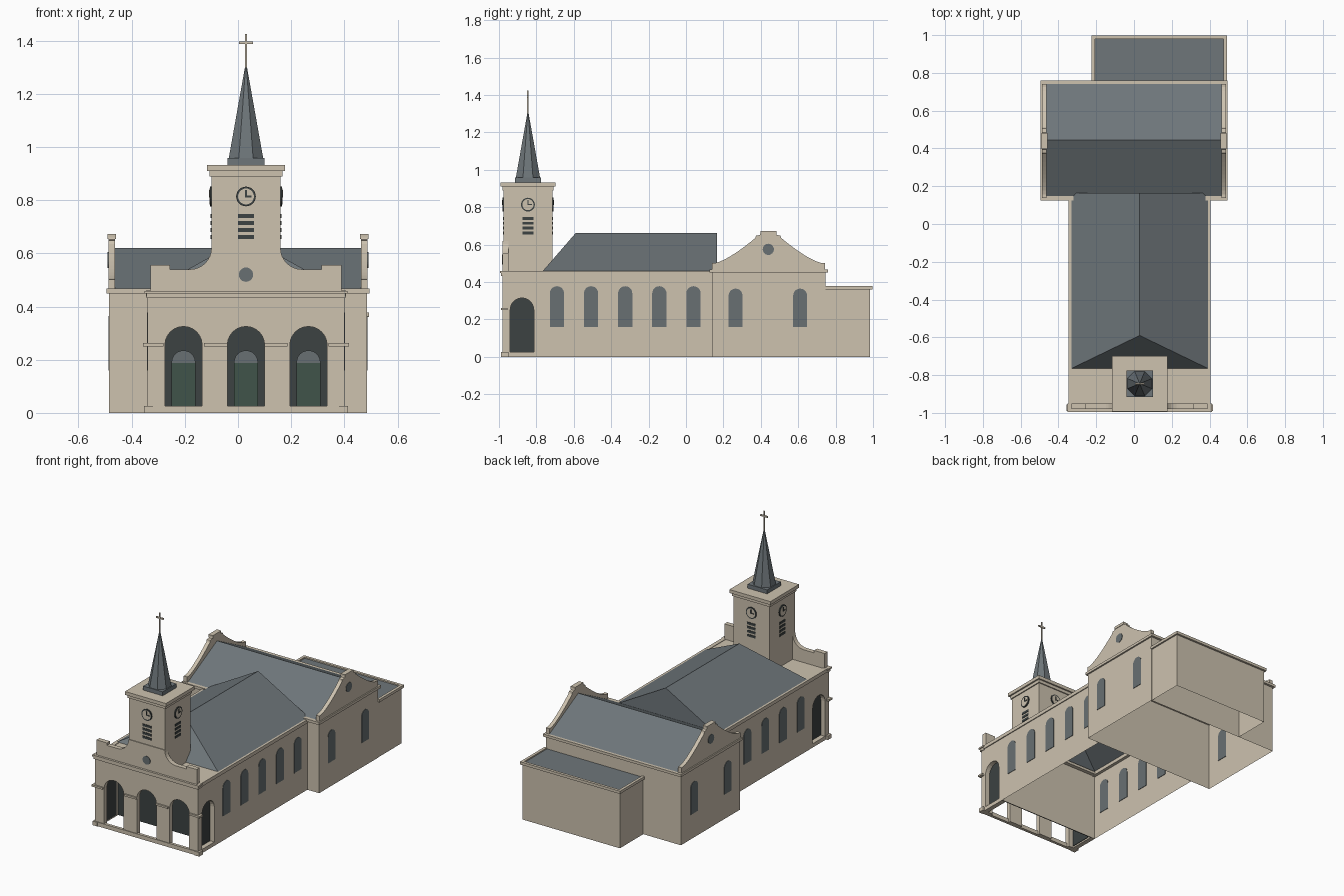
import bpy, bmesh, math
from mathutils import Matrix, Vector

if "Cube" in bpy.data.objects:
    bpy.data.objects.remove(bpy.data.objects["Cube"])


def material(name, rgb):
    m = bpy.data.materials.new(name)
    m.use_nodes = True
    m.diffuse_color = (*rgb, 1)
    m.node_tree.nodes["Principled BSDF"].inputs["Base Color"].default_value = (*rgb, 1)
    return m


STONE = material("cream stone", (0.61, 0.54, 0.43))
SLATE = material("grey slate", (0.156, 0.181, 0.195))
GLASS = material("grey glass", (0.138, 0.162, 0.168))
DARK = material("dark recess", (0.045, 0.054, 0.054))
GREEN = material("green door", (0.051, 0.087, 0.067))

C = 0.03          # centre line of nave and tower
NAVE = 0.37       # half width of nave
FRONT = -0.98
TOWER_Y = -0.845
TOWER = 0.13


def finish(name, bm, mat, matrix=None):
    bmesh.ops.recalc_face_normals(bm, faces=bm.faces)
    if matrix:
        bm.transform(matrix)
    me = bpy.data.meshes.new(name)
    bm.to_mesh(me)
    bm.free()
    me.materials.append(mat)
    ob = bpy.data.objects.new(name, me)
    bpy.context.collection.objects.link(ob)
    return ob


def prism(name, outline, axis, d0, d1, mat, matrix=None):
    """Extrude a (u, z) outline along x or y from d0 to d1."""
    bm = bmesh.new()
    place = (lambda u, z, d: (d, u, z)) if axis == "x" else (lambda u, z, d: (u, d, z))
    face = bm.faces.new([bm.verts.new(place(u, z, d0)) for u, z in outline])
    new = bmesh.ops.extrude_face_region(bm, geom=[face])["geom"]
    shift = Vector(place(0, 0, d1 - d0))
    bmesh.ops.translate(bm, vec=shift, verts=[g for g in new if isinstance(g, bmesh.types.BMVert)])
    return finish(name, bm, mat, matrix)


def box(name, x0, x1, y0, y1, z0, z1, mat, matrix=None):
    return prism(name, [(x0, z0), (x1, z0), (x1, z1), (x0, z1)], "y", y0, y1, mat, matrix)


def shell(name, x0, x1, y0, y1, z1):
    """Four walls, open above and below."""
    ob = box(name, x0, x1, y0, y1, 0, z1, STONE)
    bm = bmesh.new()
    bm.from_mesh(ob.data)
    bmesh.ops.delete(bm, geom=[f for f in bm.faces if abs(f.normal.z) > 0.9], context="FACES_ONLY")
    bm.to_mesh(ob.data)
    bm.free()


def solid(name, verts, faces, mat):
    bm = bmesh.new()
    vs = [bm.verts.new(v) for v in verts]
    for f in faces:
        bm.faces.new([vs[i] for i in f])
    return finish(name, bm, mat)


def arch(c, hw, z0, top, n=12):
    """Round-headed outline, from lower left over the top to lower right."""
    head = [(c - hw * math.cos(math.pi * i / n), top - hw + hw * math.sin(math.pi * i / n))
            for i in range(n + 1)]
    return [(c - hw, z0)] + head + [(c + hw, z0)]


def disc(c, z, r, n=24):
    return [(c + r * math.cos(2 * math.pi * i / n), z + r * math.sin(2 * math.pi * i / n))
            for i in range(n)]


def mirrored(half, c):
    return [(c + u, z) for u, z in half] + [(c - u, z) for u, z in reversed(half)]


# Main bodies
shell("nave_walls", C - NAVE, C + NAVE, -0.78, 0.14, 0.455)
shell("transept_walls", -0.485, 0.485, 0.14, 0.745, 0.455)
shell("annex_walls", -0.215, 0.483, 0.747, 0.985, 0.365)

# Annex roof and rim
box("annex_roof", -0.21, 0.478, 0.747, 0.982, 0.355, 0.37, SLATE)
for x0, x1, y0, y1 in ((-0.225, -0.207, 0.747, 0.998), (0.475, 0.493, 0.747, 0.998),
                       (-0.207, 0.475, 0.98, 0.998)):
    box("annex_rim", x0, x1, y0, y1, 0.36, 0.378, STONE)

# Nave roof with a hip at the front
solid("nave_roof",
      [(C - 0.362, -0.765, 0.46), (C + 0.362, -0.765, 0.46), (C + 0.362, 0.165, 0.46),
       (C - 0.362, 0.165, 0.46), (C, -0.59, 0.662), (C, 0.165, 0.662)],
      [(0, 1, 4), (1, 2, 5, 4), (3, 0, 4, 5), (2, 3, 5)], SLATE)

# Transept roof and cornices
solid("transept_roof",
      [(x, y, z) for x in (-0.462, 0.462) for y, z in ((0.145, 0.465), (0.445, 0.62), (0.745, 0.465))],
      [(0, 1, 4, 3), (1, 2, 5, 4)], SLATE)
for y0, y1 in ((0.125, 0.15), (0.735, 0.76)):
    box("transept_cornice", -0.495, 0.495, y0, y1, 0.45, 0.467, STONE)

# Curved transept gable outline
curve = [(0.285 - 0.215 * t / 10, 0.502 + 0.133 * (t / 10) ** 1.35) for t in range(11)]
gable = mirrored([(0.302, 0.46), (0.302, 0.502)] + curve + [(0.065, 0.648), (0.045, 0.652), (0.04, 0.67)], 0.44)

for s in (-1, 1):
    # Transept ends
    prism("transept_gable", gable, "x", s * 0.462, s * 0.487, STONE)
    box("gable_cap", s * 0.459, s * 0.49, 0.397, 0.483, 0.655, 0.672, STONE)
    box("transept_end_cornice", s * 0.458, s * 0.495, 0.15, 0.735, 0.45, 0.467, STONE)
    prism("gable_round_window", disc(0.44, 0.575, 0.03), "x", s * 0.484, s * 0.49, GLASS)
    for y in (0.265, 0.61):
        prism("transept_window", arch(y, 0.037, 0.16, 0.365), "x", s * 0.482, s * 0.488, GLASS)
    # Nave sides
    side = C + s * NAVE
    for i in range(5):
        prism("nave_window", arch(-0.69 + 0.1825 * i, 0.038, 0.16, 0.378), "x",
              side - s * 0.003, side + s * 0.003, GLASS)
    box("nave_cornice", side - s * 0.02, side + s * 0.006, FRONT, 0.14, 0.437, 0.46, STONE)
    # Porch sides with a blind arch
    prism("porch_side_wall",
          [(-0.955, 0), (-0.955, 0.455), (-0.78, 0.455), (-0.78, 0)] + arch(-0.877, 0.063, 0, 0.315)[::-1],
          "x", side, side - s * 0.03, STONE)
    box("porch_side_sill", side, side - s * 0.03, -0.94, -0.814, 0, 0.025, STONE)
    box("porch_side_panel", side - s * 0.03, side - s * 0.034, -0.945, -0.809, 0.01, 0.33, DARK)
    # Corner plinths and imposts
    box("corner_plinth", side - s * 0.02, side + s * 0.013, FRONT - 0.008, -0.95, 0, 0.026, STONE)
    box("corner_impost", side - s * 0.06, side + s * 0.018, FRONT - 0.01, -0.955, 0.25, 0.262, STONE)
    box("inner_impost", C + s * 0.07, C + s * 0.157, FRONT - 0.01, -0.955, 0.25, 0.262, STONE)

# Porch front with three open arches
wall = [(C - NAVE, 0), (C - NAVE, 0.455), (C + NAVE, 0.455), (C + NAVE, 0)]
for k in (1, 0, -1):
    wall += arch(C + 0.235 * k, 0.07, 0, 0.325)[::-1]
prism("porch_front_wall", wall, "y", FRONT, -0.95, STONE)
box("porch_front_sill", C - NAVE, C + NAVE, FRONT - 0.004, -0.965, 0, 0.026, STONE)
box("porch_back_panel", C - 0.366, C + 0.366, -0.786, -0.781, 0, 0.44, DARK)
box("porch_deck", C - 0.368, C + 0.368, FRONT, -0.755, 0.44, 0.457, STONE)
for k in (-1, 0, 1):
    x = C + 0.235 * k
    box("door", x - 0.045, x + 0.045, -0.792, -0.786, 0.012, 0.187, GREEN)
    prism("door_fanlight", arch(x, 0.045, 0.187, 0.235), "y", -0.792, -0.786, GLASS)

# Front cornice and curved parapet
box("front_cornice", C - 0.375, C + 0.375, FRONT - 0.008, -0.95, 0.432, 0.449, STONE)
box("front_cornice_cap", C - 0.382, C + 0.382, FRONT - 0.014, -0.95, 0.449, 0.459, STONE)
sweep = [(0.21 - 0.08 * math.sin(math.pi * t / 16), 0.62 - 0.08 * math.cos(math.pi * t / 16)) for t in range(9)]
prism("front_parapet", mirrored([(0.36, 0.455), (0.36, 0.556), (0.285, 0.556), (0.285, 0.54)] + sweep, C),
      "y", FRONT, -0.95, STONE)
prism("front_round_window", disc(C, 0.52, 0.027), "y", FRONT - 0.003, FRONT + 0.003, GLASS)

# Tower, with stepped cornice
for name, r, z0, z1 in (("tower", TOWER, 0.45, 0.895), ("tower_cornice", 0.137, 0.89, 0.912),
                        ("tower_cornice_cap", 0.147, 0.91, 0.932)):
    box(name, C - r, C + r, TOWER_Y - r, TOWER_Y + r, z0, z1, STONE)

# Clock and louvres on each tower face
for k in range(4):
    turn = Matrix.Translation((C, TOWER_Y, 0)) @ Matrix.Rotation(k * math.pi / 2, 4, "Z")
    prism("clock_rim", disc(0, 0.814, 0.037), "y", -TOWER - 0.006, -TOWER + 0.002, DARK, turn)
    prism("clock_face", disc(0, 0.814, 0.03), "y", -TOWER - 0.007, -TOWER, STONE, turn)
    box("minute_hand", -0.003, 0.003, -TOWER - 0.009, -TOWER, 0.811, 0.839, DARK, turn)
    box("hour_hand", -0.003, 0.021, -TOWER - 0.009, -TOWER, 0.811, 0.817, DARK, turn)
    for i in range(4):
        z = 0.655 + 0.026 * i
        box("louvre", -0.03, 0.03, -TOWER - 0.003, -TOWER + 0.002, z, z + 0.015, DARK, turn)

# Octagonal spire and cross
box("spire_base", C - 0.07, C + 0.07, TOWER_Y - 0.07, TOWER_Y + 0.07, 0.93, 0.958, SLATE)
bm = bmesh.new()
bmesh.ops.create_cone(bm, cap_ends=True, segments=8, radius1=0.0704, radius2=0, depth=0.365)
finish("spire", bm, SLATE,
       Matrix.Translation((C, TOWER_Y, 1.139)) @ Matrix.Rotation(math.pi / 8, 4, "Z"))
box("cross_post", C - 0.004, C + 0.004, TOWER_Y - 0.004, TOWER_Y + 0.004, 1.3, 1.425, STONE)
box("cross_bar", C - 0.026, C + 0.026, TOWER_Y - 0.004, TOWER_Y + 0.004, 1.388, 1.397, STONE)
